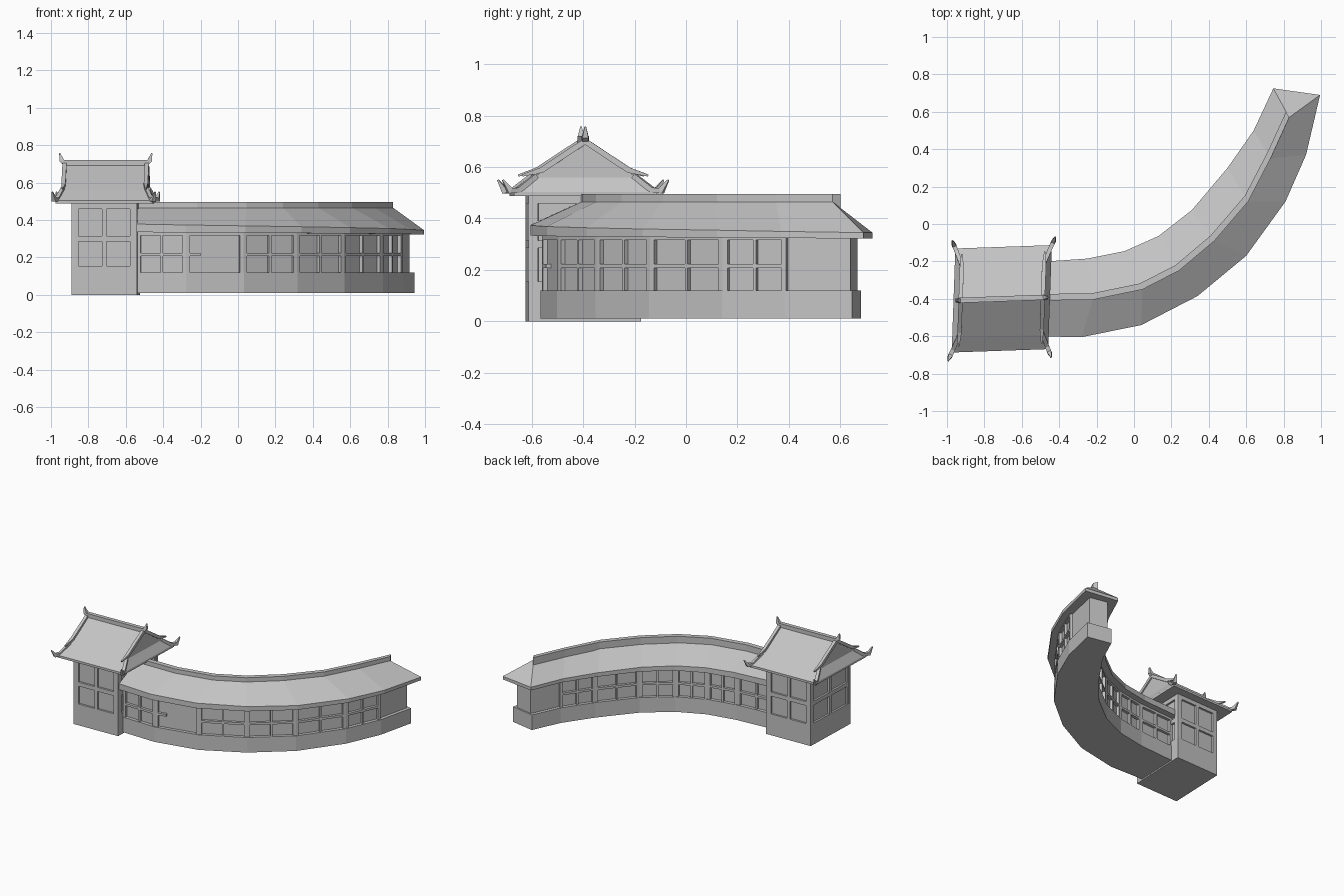
import bpy, bmesh
from mathutils import Vector

cube = bpy.data.objects.get("Cube")
if cube:
    bpy.data.objects.remove(cube, do_unlink=True)

stone = bpy.data.materials.new("plain_grey")
stone.use_nodes = True
GREY = (0.55, 0.55, 0.55, 1)
stone.diffuse_color = GREY
stone.node_tree.nodes["Principled BSDF"].inputs["Base Color"].default_value = GREY


def build(name, parts):
    """Make one object from several (verts, faces) parts."""
    bm = bmesh.new()
    for verts, faces in parts:
        vs = [bm.verts.new(v) for v in verts]
        for f in faces:
            bm.faces.new([vs[i] for i in f])
    bmesh.ops.recalc_face_normals(bm, faces=bm.faces)
    mesh = bpy.data.meshes.new(name)
    bm.to_mesh(mesh)
    bm.free()
    mesh.materials.append(stone)
    obj = bpy.data.objects.new(name, mesh)
    bpy.context.collection.objects.link(obj)


def loft(rings):
    """Skin closed rings of equal length and cap both ends."""
    n = len(rings[0])
    verts = [v for r in rings for v in r]
    faces = []
    for k in range(len(rings) - 1):
        for j in range(n):
            a, b = k * n + j, k * n + (j + 1) % n
            faces.append((a, b, b + n, a + n))
    for base in (0, len(verts) - n):
        for j in range(2, n):
            faces.append((base + 1, base + j, base + (j + 1) % n))
    return verts, faces


def bar(a, b, inward, z0, z1, depth):
    """Upright board whose outer face runs from plan point a to b."""
    rings = []
    for p in (a, b):
        q = p + inward * depth
        rings.append([(p.x, p.y, z0), (p.x, p.y, z1), (q.x, q.y, z1), (q.x, q.y, z0)])
    return loft(rings)


def window(a, b, inward, z0, z1, rail, post, depth, mullion=True):
    """Framed opening with a cross of glazing bars between a and b."""
    t = post / (b - a).length
    at = lambda f: a.lerp(b, f)
    thin = post * 0.4
    out = [bar(a, at(t), inward, z0, z1, depth),
           bar(at(1 - t), b, inward, z0, z1, depth),
           bar(a, b, inward, z1 - post, z1, depth)]
    if mullion:
        out += [bar(at(0.5 - t / 3), at(0.5 + t / 3), inward, z0, z1, depth * 0.8),
                bar(a, b, inward, rail - thin, rail + thin, depth * 0.8)]
    else:
        out.append(bar(a, at(0.25), inward, rail - thin, rail + thin, depth * 0.8))
    return out


# Plan lines of the curved wing: outer eave, ridge, inner eave
def plan(*pts):
    return [Vector(p) for p in pts]


outer = plan((-.54, -.6), (-.28, -.605), (.04, -.54), (.34, -.385),
             (.6, -.17), (.81, .12), (.92, .37), (.995, .69))
ridge = plan((-.54, -.41), (-.22, -.405), (.045, -.35), (.24, -.25),
             (.43, -.09), (.61, .12), (.73, .35), (.83, .57))
inner = plan((-.54, -.205), (-.25, -.185), (-.05, -.145), (.13, -.065),
             (.31, .075), (.5, .3), (.64, .5), (.745, .725))
LAST = len(outer) - 1


def wall_line(inset, pull):
    """Plan points of both walls, set in from the eaves and the far end."""
    o, i = outer[:], inner[:]
    for line in (o, i):
        line[LAST] = line[LAST].lerp(line[LAST - 1], pull)
    left, right = [], []
    for p, q in zip(o, i):
        d = (q - p).normalized() * inset
        left.append(p + d)
        right.append(q - d)
    return left, right


def wall_body(inset, pull, z0, z1):
    return loft([[(p.x, p.y, z0), (p.x, p.y, z1), (q.x, q.y, z1), (q.x, q.y, z0)]
                 for p, q in zip(*wall_line(inset, pull))])


build("wing_base", [wall_body(0.04, 0.16, 0.01, 0.12)])
build("wing_wall", [wall_body(0.064, 0.2, 0.1, 0.345)])

# Wing windows on both long walls, plain recess in the end bay
frames = []
wall_o, wall_i = wall_line(0.045, 0.16)
for side, (line, other) in enumerate(((wall_o, wall_i), (wall_i, wall_o))):
    for k in range(LAST - 1):
        a, b = line[k], line[k + 1]
        d = b - a
        inward = Vector((-d.y, d.x)).normalized()
        if inward.dot(other[k] - a) < 0:
            inward = -inward
        frames += window(a, b, inward, 0.115, 0.337, 0.215, 0.02, 0.025,
                         mullion=(side, k) != (0, 1))
build("wing_window_frames", frames)

# Wing roof: sloped sides, hipped far end
rings = []
for k, (o, r, i) in enumerate(zip(outer, ridge, inner)):
    t = k / LAST
    top, low = 0.378 - 0.033 * t, 0.335 - 0.013 * t
    rings.append([(o.x, o.y, low), (o.x, o.y, top), (r.x, r.y, 0.465),
                  (i.x, i.y, top), (i.x, i.y, low)])
build("wing_roof", [loft(rings)])

# Ridge cap along the wing
rings = []
for r, i in zip(ridge, inner):
    q = r + (i - r).normalized() * 0.035
    rings.append([(r.x, r.y, 0.45), (r.x, r.y, 0.496), (q.x, q.y, 0.496), (q.x, q.y, 0.44)])
build("wing_ridge_cap", [loft(rings)])

# Tower, laid out on a slightly skewed plan
CX, CY, SKEW = -0.707, -0.4, 0.035


def skew(u, v):
    return Vector((CX + u + SKEW * v, CY + v + SKEW * u))


def rect(u, v, z):
    return [(*skew(u * a, v * b), z) for a, b in ((-1, -1), (1, -1), (1, 1), (-1, 1))]


U, V = 0.175, 0.218
build("tower_wall", [loft([rect(U - .014, V - .014, 0.1), rect(U - .014, V - .014, 0.5)])])
build("tower_base", [loft([rect(U, V, 0), rect(U, V, 0.155)])])

frames = []
corners = [Vector(p[:2]) for p in rect(U, V, 0)]
for k in range(4):
    a, b = corners[k], corners[(k + 1) % 4]
    d = (b - a).normalized()
    inward = Vector((-d.y, d.x))
    frames += window(a, b, inward, 0.15, 0.495, 0.3, 0.037, 0.018)
build("tower_window_frames", frames)

# Tower roof: flared skirt below, gable above
verts = rect(0.258, 0.278, 0.487) + rect(0.258, 0.278, 0.503) + rect(0.222, 0.2, 0.56)
verts += [(*skew(-0.222, 0), 0.697), (*skew(0.222, 0), 0.697)]
faces = [(0, 1, 2, 3), (8, 9, 13, 12), (10, 11, 12, 13), (9, 10, 13), (11, 8, 12)]
for base in (0, 4):
    for j in range(4):
        a, b = base + j, base + (j + 1) % 4
        faces.append((a, b, b + 4, a + 4))
build("tower_roof", [(verts, faces)])


def tube(path, radii):
    """Tapered square ridge roll along skewed tower coordinates."""
    pts = [Vector((*skew(u, v), z)) for u, v, z in path]
    rings = []
    for k, p in enumerate(pts):
        d = (pts[min(k + 1, len(pts) - 1)] - pts[max(k - 1, 0)]).normalized()
        side = d.cross(Vector((0, 0, 1))).normalized()
        up = side.cross(d)
        rings.append([p + (side * a + up * b) * radii[k]
                      for a, b in ((-1, -1), (1, -1), (1, 1), (-1, 1))])
    return loft(rings)


# Main ridge with upswept ends
end = [(.222, 0, .706), (.236, 0, .718), (.246, 0, .757)]
path = [(-u, v, z) for u, v, z in reversed(end)] + end
build("tower_ridge", [tube(path, [.003, .012, .014, .014, .012, .003])])

# Gable verges and upturned corner horns
verges, horns = [], []
for sx in (-1, 1):
    for sy in (-1, 1):
        place = lambda pts: [(u * sx, v * sy, z) for u, v, z in pts]
        verges.append(tube(place([(.22, 0, .7), (.22, .17, .588), (.222, .245, .567)]),
                           [.011, .011, .004]))
        horns.append(tube(place([(.222, .19, .566), (.25, .26, .51),
                                 (.265, .295, .508), (.275, .322, .55)]),
                          [.01, .011, .012, .003]))
build("tower_verges", verges)
build("tower_corner_horns", horns)
